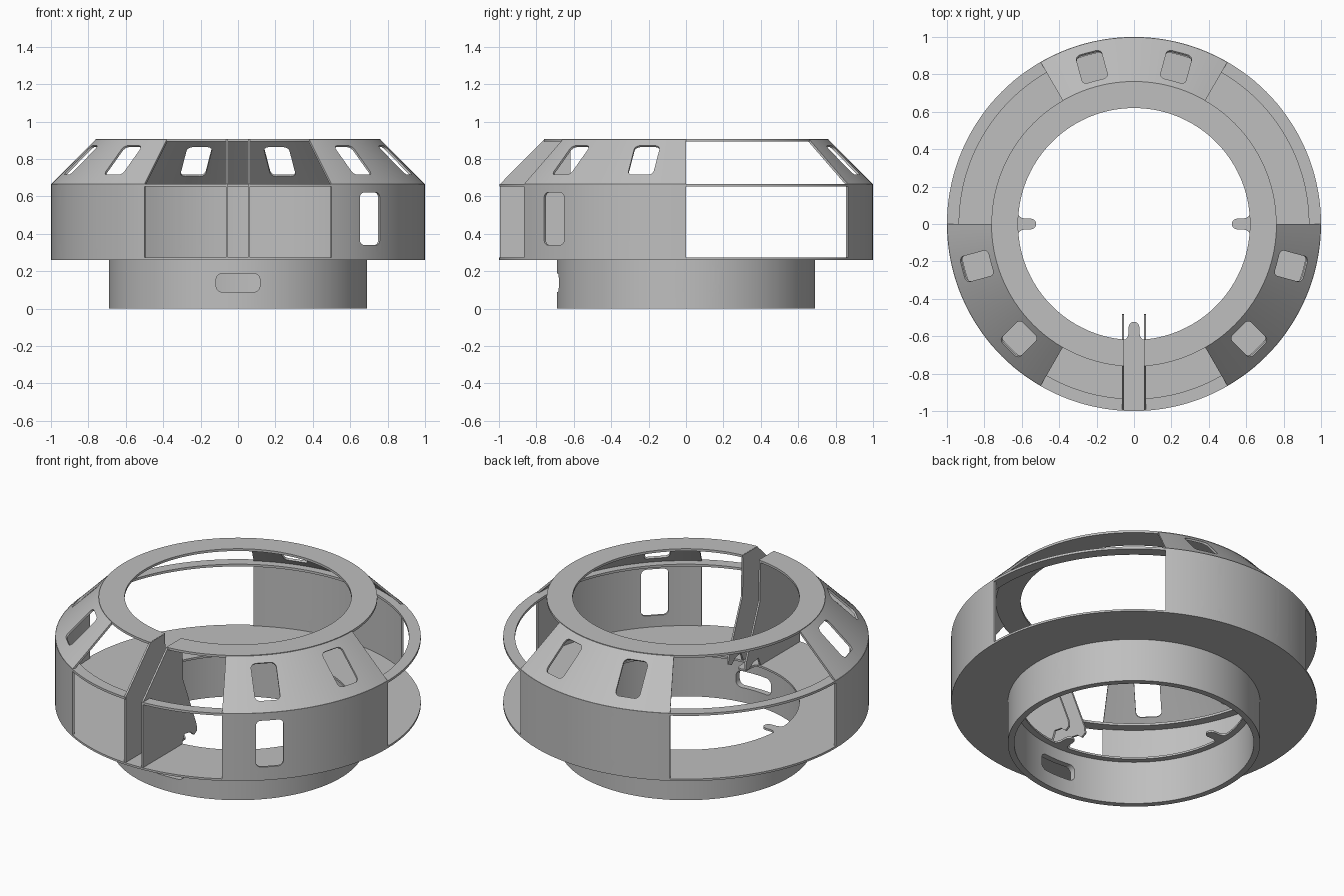
import bpy, bmesh
from math import sin, cos, pi, radians, sqrt
from mathutils import Matrix, Vector

cube = bpy.data.objects.get("Cube")
if cube:
    bpy.data.objects.remove(cube, do_unlink=True)

grey = bpy.data.materials.new("plain grey")
grey.use_nodes = True
grey.diffuse_color = (0.52, 0.52, 0.52, 1)
grey.node_tree.nodes["Principled BSDF"].inputs["Base Color"].default_value = grey.diffuse_color


def add_object(name, bm):
    bmesh.ops.recalc_face_normals(bm, faces=bm.faces)
    mesh = bpy.data.meshes.new(name)
    bm.to_mesh(mesh)
    bm.free()
    mesh.materials.append(grey)
    ob = bpy.data.objects.new(name, mesh)
    bpy.context.collection.objects.link(ob)
    return ob


def sweep(name, profile, start=0, end=360):
    """Sweep a closed (radius, height) profile around z, capped when it is an arc."""
    full = end - start == 360
    steps = int((end - start) / 2.5)
    bm = bmesh.new()
    rows = []
    for i in range(steps if full else steps + 1):
        a = radians(start + (end - start) * i / steps)
        rows.append([bm.verts.new((r * cos(a), r * sin(a), z)) for r, z in profile])
    n = len(profile)
    for i in range(steps):
        p, q = rows[i], rows[(i + 1) % len(rows)]
        for j in range(n):
            k = (j + 1) % n
            bm.faces.new((p[j], p[k], q[k], q[j]))
    if not full:
        bm.faces.new(rows[0])
        bm.faces.new(rows[-1])
    return add_object(name, bm)


def band(name, r0, r1, z0, z1, start=0, end=360):
    return sweep(name, [(r0, z0), (r1, z0), (r1, z1), (r0, z1)], start, end)


def prism(name, points, depth, matrix):
    """Extrude a flat outline by depth, centred on its plane."""
    bm = bmesh.new()
    face = bm.faces.new([bm.verts.new((x, y, -depth / 2)) for x, y in points])
    new = bmesh.ops.extrude_face_region(bm, geom=[face])["geom"]
    bmesh.ops.translate(bm, vec=(0, 0, depth),
                        verts=[v for v in new if isinstance(v, bmesh.types.BMVert)])
    bm.transform(matrix)
    return add_object(name, bm)


def rounded(w, h, r):
    points = []
    for i, (sx, sy) in enumerate([(1, 1), (-1, 1), (-1, -1), (1, -1)]):
        for s in range(6):
            a = pi / 2 * (i + s / 5)
            points.append((sx * (w / 2 - r) + r * cos(a), sy * (h / 2 - r) + r * sin(a)))
    return points


def facing(angle, radius, z, lean=0):
    """Frame whose x runs around the ring and whose z points outward, leaned upward."""
    a, l = radians(angle), radians(lean)
    out = Vector((cos(a), sin(a), 0))
    up = Vector((0, 0, 1))
    axes = [Vector((-sin(a), cos(a), 0)), up * cos(l) - out * sin(l),
            out * cos(l) + up * sin(l)]
    m = Matrix(axes).transposed().to_4x4()
    m.translation = out * radius + up * z
    return m


def cut(ob, cutter):
    cutter.hide_render = True
    mod = ob.modifiers.new("cut", "BOOLEAN")
    mod.operation = "DIFFERENCE"
    mod.solver = "EXACT"
    mod.object = cutter
    bpy.context.view_layer.objects.active = ob
    bpy.ops.object.modifier_apply(modifier=mod.name)
    bpy.data.objects.remove(cutter, do_unlink=True)


# Lower collar with three rounded slots
collar = band("collar", 0.655, 0.69, 0, 0.262)
for angle in (5.5, 174.5, 270):
    cut(collar, prism("slot_cutter", rounded(0.235, 0.1, 0.035), 0.2,
                      facing(angle, 0.67, 0.138)))

# Horizontal rings; the upper two are open between the front fins
flange = band("flange", 0.62, 1, 0.26, 0.272)
middle_ring = band("middle_ring", 0.935, 1, 0.653, 0.667)
top_ring = band("top_ring", 0.62, 0.762, 0.893, 0.907)
for ring in (middle_ring, top_ring):
    cut(ring, prism("gap_cutter", rounded(0.11, 0.3, 0.01), 0.8, facing(270, 0.9, 0.78)))

# Three windowed bays, each an upright wall and a sloping panel
smooth_parts = [collar, flange, middle_ring, top_ring]
for place, start in (("back", 60), ("right", 180), ("left", 300)):
    wall = band(place + "_wall", 0.987, 1, 0.268, 0.656, start, start + 60)
    slope = sweep(place + "_slope", [(1, 0.665), (0.76, 0.905), (0.743, 0.905), (0.983, 0.665)],
                  start, start + 60)
    for angle in (start + 15, start + 45):
        cut(wall, prism("window_cutter", rounded(0.152, 0.28, 0.028), 0.2,
                        facing(angle, 1, 0.48)))
        cut(slope, prism("window_cutter", rounded(0.14, 0.22, 0.028), 0.1,
                         facing(angle, 0.87, 0.793, 45)))
    smooth_parts += [wall, slope]

# Rounded tabs on the inner edge of the flange
half = [(0.64, 0.055), (0.615, 0.045), (0.603, 0.034), (0.585, 0.029)]
tip = [(0.552 - 0.029 * sin(pi * t / 8), 0.029 * cos(pi * t / 8)) for t in range(9)]
outline = half + tip + [(x, -y) for x, y in reversed(half)]
for place, angle in (("left", 0), ("right", 180), ("front", 270)):
    prism(place + "_tab", outline, 0.012,
          Matrix.Translation((0, 0, 0.266)) @ Matrix.Rotation(radians(angle), 4, "Z"))

# Pair of upright fins at the front, drawn as (y, z)
fin = [(-0.995, 0.268), (-0.995, 0.665), (-0.757, 0.906), (-0.62, 0.906), (-0.615, 0.66),
       (-0.485, 0.34), (-0.48, 0.3), (-0.51, 0.285), (-0.545, 0.315), (-0.6, 0.325),
       (-0.625, 0.268)]
for place, side in (("right", -1), ("left", 1)):
    upright = Matrix(((0, 0, 1, side * 0.058), (1, 0, 0, 0), (0, 1, 0, 0), (0, 0, 0, 1)))
    prism(place + "_fin", fin, 0.011, upright)

# Smooth the round walls, keeping their edges sharp
bpy.ops.object.select_all(action="DESELECT")
for ob in smooth_parts:
    ob.select_set(True)
bpy.context.view_layer.objects.active = collar
bpy.ops.object.shade_smooth_by_angle(angle=radians(30))
